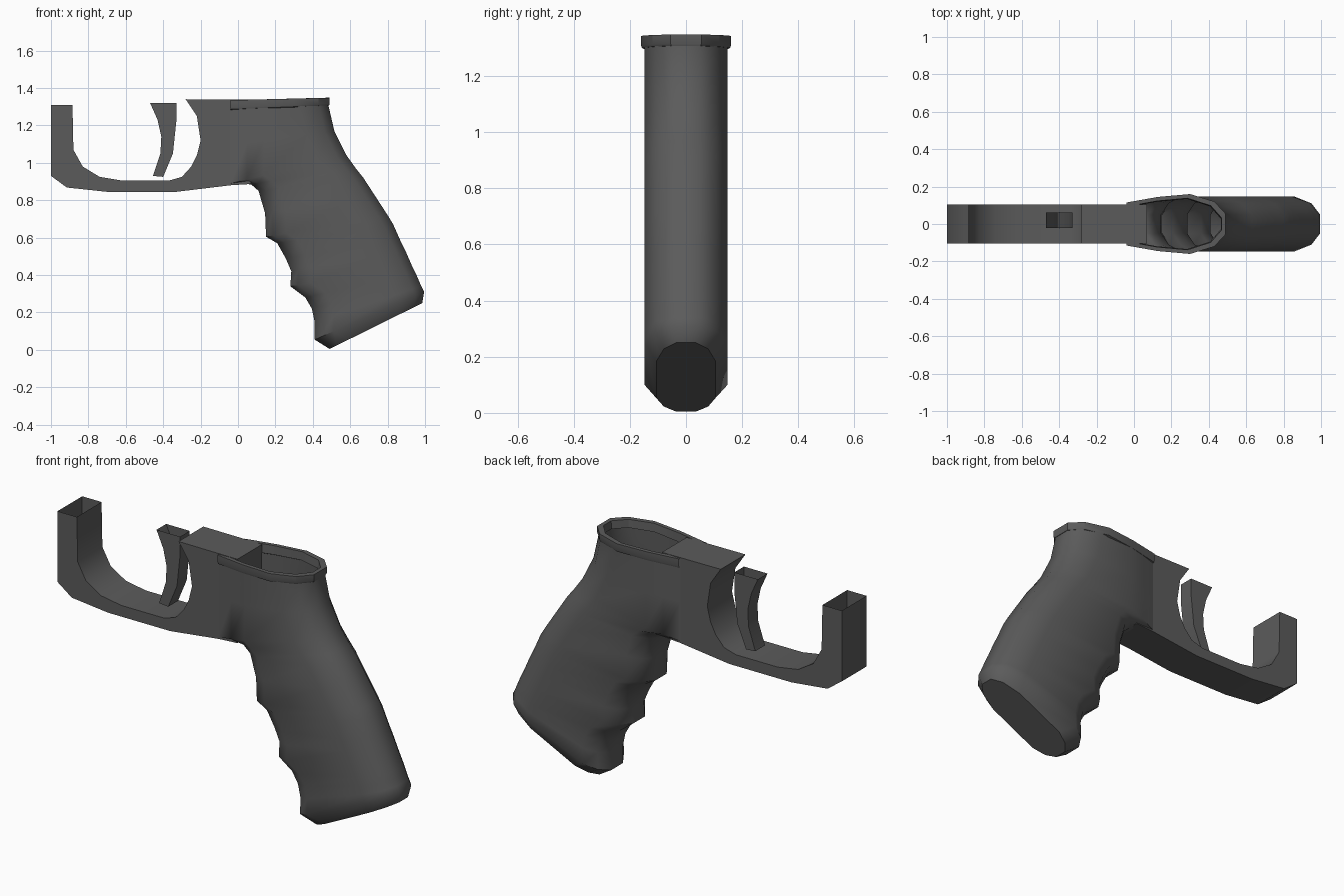
import bpy, bmesh, math
from mathutils import Vector

cube = bpy.data.objects.get("Cube")
if cube:
    bpy.data.objects.remove(cube, do_unlink=True)

metal = bpy.data.materials.new("dark grey polymer")
metal.use_nodes = True
grey = (0.105, 0.105, 0.105, 1)
metal.diffuse_color = grey
metal.node_tree.nodes["Principled BSDF"].inputs["Base Color"].default_value = grey


def finish(name, bm, angle=35, recalc=True):
    """Turn a bmesh into a shaded object."""
    if recalc:
        bmesh.ops.recalc_face_normals(bm, faces=bm.faces[:])
    mesh = bpy.data.meshes.new(name)
    bm.to_mesh(mesh)
    bm.free()
    mesh.materials.append(metal)
    obj = bpy.data.objects.new(name, mesh)
    bpy.context.collection.objects.link(obj)
    bpy.ops.object.select_all(action='DESELECT')
    obj.select_set(True)
    bpy.context.view_layer.objects.active = obj
    bpy.ops.object.shade_smooth_by_angle(angle=math.radians(angle))
    return obj


def bridge(bm, rings, closed):
    """Join successive rows of vertices with quads."""
    for a, b in zip(rings, rings[1:]):
        n = len(a)
        for i in range(n if closed else n - 1):
            j = (i + 1) % n
            bm.faces.new((a[i], a[j], b[j], b[i]))


def plate(name, outline, half, centre=0.0, open_edges=()):
    """Extrude a side profile across y, leaving the listed edges open."""
    bm = bmesh.new()
    near = [bm.verts.new((x, centre - half, z)) for x, z in outline]
    far = [bm.verts.new((x, centre + half, z)) for x, z in outline]
    bm.faces.new(near)
    bm.faces.new(far[::-1])
    n = len(outline)
    for i in range(n):
        if i not in open_edges:
            j = (i + 1) % n
            bm.faces.new((near[j], near[i], far[i], far[j]))
    return finish(name, bm)


# Grip: tilted rounded sections from the open top to the floor plate
BACK = [(-.15, .147), (-.05, .11), (0, .05)]
FLAT_FRONT = [(0, .105), (.09, .127), (.18, .143)]
ROUND_FRONT = [(0, .05), (.04, .11), (.11, .147)]
upper = [
    ((-.04, 1.335), (.485, 1.345)), ((-.04, 1.28), (.485, 1.30)),
    ((-.04, 1.1), (.515, 1.17)), ((-.04, .89), (.58, 1.04)),
]
lower = [
    ((.07, .885), (.63, .97)), ((.11, .85), (.67, .92)),
    ((.145, .73), (.735, .82)), ((.15, .605), (.80, .72)),
    ((.21, .57), (.83, .67)), ((.255, .49), (.87, .58)),
    ((.285, .42), (.895, .53)), ((.28, .34), (.93, .45)),
    ((.36, .28), (.95, .41)), ((.395, .22), (.965, .375)),
    ((.41, .15), (.98, .34)), ((.41, .055), (.995, .31)),
]


def section(bm, front, back, front_shape, width=1.0):
    f, b = Vector((front[0], 0, front[1])), Vector((back[0], 0, back[1]))
    along = (b - f).normalized()
    side = [(f + along * d, w * width) for d, w in front_shape]
    side += [(b + along * d, w * width) for d, w in BACK]
    points = [p + Vector((0, w, 0)) for p, w in side]
    points += [p - Vector((0, w, 0)) for p, w in reversed(side)]
    return [bm.verts.new(p) for p in points]


bm = bmesh.new()
rings = [section(bm, f, b, FLAT_FRONT) for f, b in upper]
rings += [section(bm, f, b, ROUND_FRONT) for f, b in lower]
rings.append(section(bm, (.49, .005), (.985, .25), ROUND_FRONT, .72))
bridge(bm, rings, True)
bm.faces.new(rings[-1])
finish("grip", bm, 40)

# Raised rim around the open top of the grip
half = [(-.04, .115), (.13, .145), (.30, .16), (.43, .12), (.49, .055)]
path = half + [(x, -y) for x, y in reversed(half)]


def rim_row(bm, inset, height):
    row = []
    for x, y in path:
        t = (x + .04) / .53
        low, top = 1.28 + .022 * t, 1.335 + .013 * t
        px = x - inset * max(0, t)
        py = y - math.copysign(inset, y)
        row.append(bm.verts.new((px, py, low + (top - low) * height)))
    return row


bm = bmesh.new()
rows = [rim_row(bm, i, h) for i, h in
        [(.016, 0), (.003, .12), (0, .3), (0, 1), (.022, 1), (.026, .1), (.016, 0)]]
bridge(bm, rows, False)
finish("grip_rim", bm, 30)

# Guard: rear block, lower bow and hollow front post in one profile
guard = [
    (-.28, 1.34), (-.22, 1.25), (-.20, 1.12), (-.22, 1.04), (-.25, .98),
    (-.30, .925), (-.37, .905), (-.62, .905), (-.74, .925), (-.83, .98),
    (-.88, 1.07), (-.885, 1.31), (-1, 1.31), (-1, .93), (-.915, .868),
    (-.70, .845), (-.33, .845), (-.04, .88), (.07, .887), (.07, 1.338),
]
plate("trigger_guard", guard, .105, open_edges=(11,))

# Trigger: curved blade with an open top
blade = [
    (-.47, 1.32), (-.33, 1.32), (-.33, 1.22), (-.348, 1.05), (-.40, .925),
    (-.455, .93), (-.415, 1.05), (-.41, 1.14), (-.43, 1.23),
]
plate("trigger", blade, .041, .02, open_edges=(0,))
